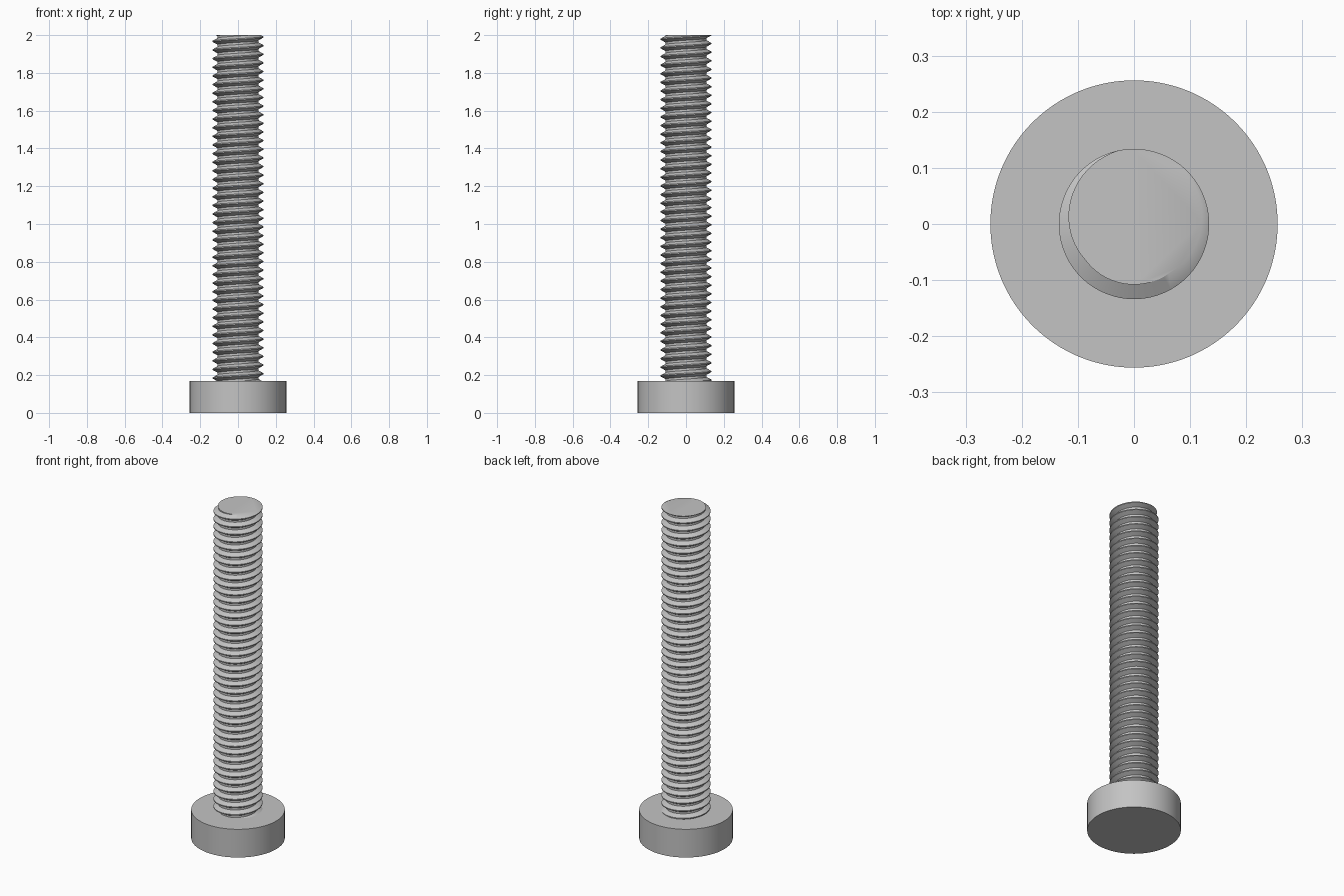
import bpy, bmesh
from math import sin, cos, tau, radians

cube = bpy.data.objects.get("Cube")
if cube:
    bpy.data.objects.remove(cube, do_unlink=True)

HEAD_R, HEAD_H, TOP = 0.256, 0.17, 2.0
MAJOR, MINOR, PITCH = 0.134, 0.108, 0.0457
SEG = 64                      # steps per thread turn
CREST_ANGLE = radians(80)     # where the crest meets the cut end

steel = bpy.data.materials.new("grey steel")
steel.use_nodes = True
steel.diffuse_color = (0.55, 0.55, 0.55, 1)
steel.node_tree.nodes["Principled BSDF"].inputs["Base Color"].default_value = (0.55, 0.55, 0.55, 1)


def finish(name, bm):
    bmesh.ops.recalc_face_normals(bm, faces=bm.faces)
    mesh = bpy.data.meshes.new(name)
    bm.to_mesh(mesh)
    bm.free()
    mesh.materials.append(steel)
    obj = bpy.data.objects.new(name, mesh)
    bpy.context.collection.objects.link(obj)
    bpy.ops.object.select_all(action='DESELECT')
    obj.select_set(True)
    bpy.context.view_layer.objects.active = obj
    bpy.ops.object.shade_smooth_by_angle(angle=radians(30))
    return obj


# Head: plain round disc
bm = bmesh.new()
bmesh.ops.create_cone(bm, cap_ends=True, segments=128, radius1=HEAD_R,
                      radius2=HEAD_R, depth=HEAD_H)
bmesh.ops.translate(bm, verts=bm.verts, vec=(0, 0, HEAD_H / 2))
finish("bolt_head", bm)

# Threaded shank: a V profile with small flats swept along a helix
profile = [(MAJOR, -1 / 16), (MAJOR, 1 / 16), (MINOR, 3 / 8), (MINOR, 5 / 8)]
turns_below = int((TOP - HEAD_H) / PITCH) + 4
steps = (turns_below + 3) * SEG
bm = bmesh.new()
rows = []
for i in range(steps):
    turn = i / SEG - turns_below
    a = CREST_ANGLE + turn * tau
    rows.append([bm.verts.new((r * cos(a), r * sin(a), TOP + (turn + dz) * PITCH))
                 for r, dz in profile])
for i in range(steps - 1):
    for k in range(3):
        bm.faces.new((rows[i][k], rows[i + 1][k], rows[i + 1][k + 1], rows[i][k + 1]))
    # Upper flank joins the crest of the next turn
    if i + SEG + 1 < steps:
        bm.faces.new((rows[i][3], rows[i + 1][3], rows[i + SEG + 1][0], rows[i + SEG][0]))

# Trim both ends square and cap them
for height, up in ((TOP, 1), (HEAD_H - 0.02, -1)):
    bmesh.ops.bisect_plane(bm, geom=bm.verts[:] + bm.edges[:] + bm.faces[:], dist=1e-6,
                           plane_co=(0, 0, height), plane_no=(0, 0, up), clear_outer=True)
    rim = [e for e in bm.edges if e.is_boundary
           and all(abs(v.co.z - height) < 1e-4 for v in e.verts)]
    bmesh.ops.holes_fill(bm, edges=rim, sides=0)
finish("threaded_shank", bm)
